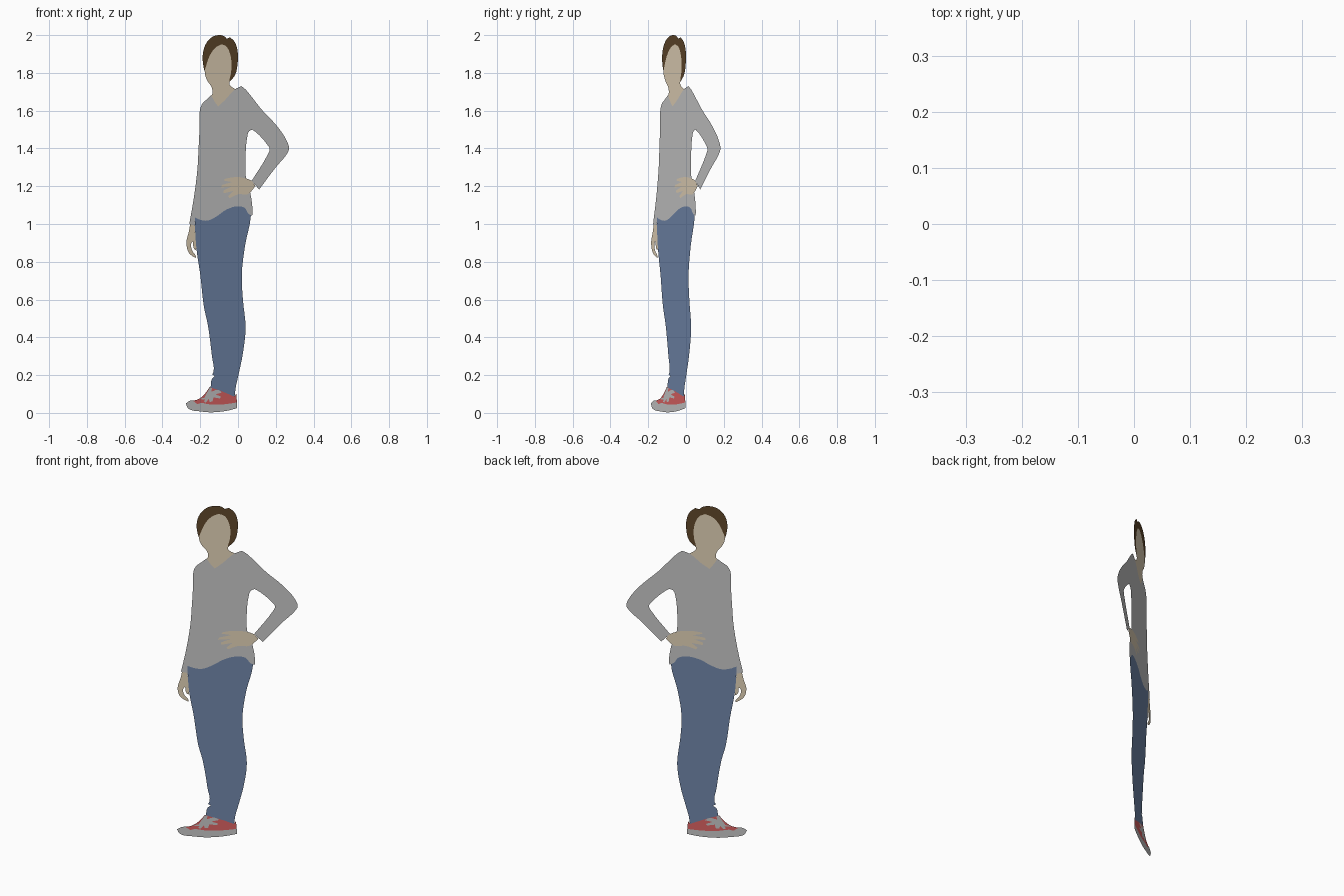
import bpy
from mathutils import Vector
from mathutils.geometry import delaunay_2d_cdt, area_tri

SLOPE = 0.675   # the flat cut-out stands in the vertical plane y = SLOPE * x

SKIN = (0.80, 0.68, 0.50, 1)
HAIR = (0.12, 0.065, 0.025, 1)
DENIM = (0.17, 0.25, 0.42, 1)
RED = (0.75, 0.13, 0.13, 1)


def smooth(points, steps=4):
    """Closed Hermite outline through (x, z) points; sharp turns stay corners."""
    pts = [Vector(p) for p in points]
    n = len(pts)
    tangents = []
    for i in range(n):
        a, b = pts[i] - pts[i - 1], pts[(i + 1) % n] - pts[i]
        sharp = a.angle(b) > 0.9
        tangents.append(None if sharp else (a.normalized() + b.normalized()).normalized())
    out = []
    for i in range(n):
        j = (i + 1) % n
        p, q = pts[i], pts[j]
        chord = q - p
        m0 = tangents[i] * chord.length if tangents[i] else chord
        m1 = tangents[j] * chord.length if tangents[j] else chord
        for k in range(steps):
            t = k / steps
            out.append(p * (2*t**3 - 3*t*t + 1) + m0 * (t**3 - 2*t*t + t)
                       + q * (3*t*t - 2*t**3) + m1 * (t**3 - t*t))
    area = sum(out[i - 1].cross(out[i]) for i in range(len(out)))
    return out if area > 0 else out[::-1]


# Outlines in (x, z), listed back to front; later parts replace earlier ones
hair = [(-.165, 1.77), (-.182, 1.83), (-.187, 1.89), (-.172, 1.95), (-.14, 1.988),
        (-.104, 2.0), (-.075, 1.995), (-.06, 1.981), (-.042, 1.988), (-.018, 1.965),
        (-.002, 1.915), (-.002, 1.85), (-.015, 1.79), (-.045, 1.752), (-.1, 1.80)]

head_and_neck = [(-.087, 1.952), (-.118, 1.935), (-.145, 1.90), (-.165, 1.85), (-.176, 1.80),
                 (-.162, 1.758), (-.14, 1.725), (-.136, 1.69), (-.152, 1.67), (-.106, 1.60),
                 (.0, 1.70), (-.018, 1.716), (-.043, 1.735), (-.045, 1.76), (-.037, 1.80),
                 (-.035, 1.86), (-.045, 1.91), (-.062, 1.94)]

trousers = [(-.228, 1.07), (-.228, 1.0), (-.22, .87), (-.2, .733), (-.18, .56), (-.16, .468),
            (-.138, .30), (-.130, .215), (-.137, .205), (-.122, .195), (-.138, .180),
            (-.145, .135), (-.08, .112), (-.018, .085), (-.012, .135), (.0, .19), (.025, .31),
            (.04, .45), (.026, .6), (.02, .733), (.038, .89), (.068, 1.045), (.06, 1.12)]

hanging_hand = [(-.25, 1.02), (-.26, .96), (-.273, .905), (-.262, .85), (-.245, .833),
                (-.225, .82), (-.223, .828), (-.243, .86), (-.247, .90), (-.239, .908),
                (-.233, .87), (-.224, .862), (-.221, .87), (-.226, .95), (-.23, 1.01)]

shirt = [(-.142, 1.682), (-.165, 1.66), (-.188, 1.638), (-.201, 1.606), (-.204, 1.50),
         (-.209, 1.394), (-.215, 1.288), (-.235, 1.13), (-.258, 1.0), (-.230, .992),
         (-.228, 1.035), (-.2, 1.022), (-.16, 1.018), (-.114, 1.040), (-.06, 1.077),
         (0, 1.094), (.035, 1.085), (.055, 1.055), (.075, 1.043), (.077, 1.066),
         (.066, 1.16), (.042, 1.245), (.04, 1.36), (.048, 1.455), (.058, 1.49), (.075, 1.5),
         (.10, 1.482), (.155, 1.42), (.168, 1.396), (.156, 1.365), (.072, 1.228),
         (.112, 1.183), (.20, 1.30), (.263, 1.378), (.27, 1.40), (.256, 1.445), (.205, 1.52),
         (.125, 1.606), (.063, 1.685), (.04, 1.712), (.018, 1.73), (-.016, 1.713),
         (-.07, 1.655), (-.106, 1.622), (-.125, 1.65)]

hip_hand = [(.072, 1.228), (.022, 1.246), (-.03, 1.247), (-.072, 1.238), (-.075, 1.23),
            (-.03, 1.222), (-.085, 1.207), (-.09, 1.193), (-.035, 1.198), (-.078, 1.177),
            (-.075, 1.163), (-.025, 1.175), (-.052, 1.147), (-.045, 1.137), (.005, 1.158),
            (.05, 1.157), (.092, 1.2)]

sole = [(-.276, .05), (-.255, .064), (-.22, .066), (-.1, .07), (-.006, .07), (-.005, .025),
        (-.06, .011), (-.14, .003), (-.2, .008), (-.262, .022)]

shoe_upper = [(-.238, .064), (-.205, .075), (-.172, .105), (-.15, .138), (-.08, .115),
              (-.018, .088), (-.009, .10), (-.006, .055), (-.08, .045), (-.15, .045),
              (-.195, .052), (-.215, .046)]

laces = [(-.21, .074), (-.178, .08), (-.150, .134), (-.137, .132), (-.142, .112), (-.105, .122),
         (-.085, .108), (-.12, .098), (-.09, .086), (-.095, .076), (-.13, .082),
         (-.135, .06), (-.15, .058), (-.155, .074), (-.17, .055), (-.18, .058), (-.175, .07)]

parts = [("hair", hair, HAIR), ("head_and_neck", head_and_neck, SKIN),
         ("shoe_sole", sole, None), ("shoe_upper", shoe_upper, RED),
         ("shoe_laces", laces, None), ("hanging_hand", hanging_hand, SKIN),
         ("trousers", trousers, DENIM), ("shirt", shirt, None),
         ("hip_hand", hip_hand, SKIN)]

# Split all outlines against each other so the flat parts meet without overlap
coords, loops = [], []
for _, outline, _ in parts:
    pts = smooth(outline)
    loops.append(list(range(len(coords), len(coords) + len(pts))))
    coords += pts
verts, _, faces, _, _, owners = delaunay_2d_cdt(coords, [], loops, 1, 1e-5)

materials = {}


def material(color):
    if color not in materials:
        materials[color] = bpy.data.materials.new("paint_%d" % len(materials))
        materials[color].diffuse_color = color
    return materials[color]


# One flat object per part
for index, (name, _, color) in enumerate(parts):
    mine = [f for f, o in zip(faces, owners) if o and max(o) == index]
    used = sorted({v for f in mine for v in f})
    remap = {v: i for i, v in enumerate(used)}
    mesh = bpy.data.meshes.new(name)
    mesh.from_pydata([(verts[v].x, verts[v].x * SLOPE, verts[v].y) for v in used], [],
                     [[remap[v] for v in f] for f in mine])
    obj = bpy.data.objects.new(name, mesh)
    bpy.context.collection.objects.link(obj)
    if color:
        mesh.materials.append(material(color))
